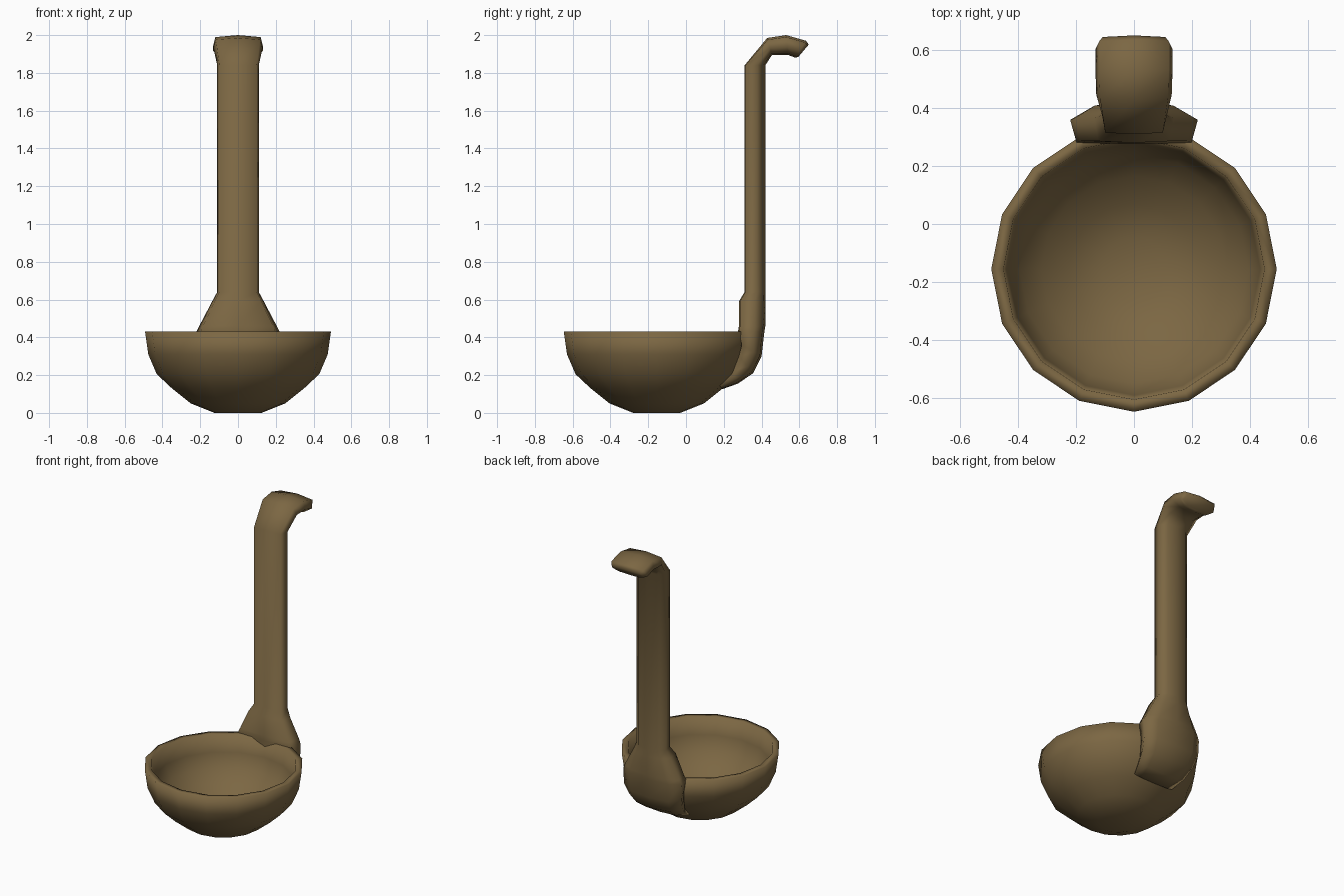
import bpy
import bmesh
from math import cos, sin, pi

cube = bpy.data.objects.get("Cube")
if cube:
    bpy.data.objects.remove(cube, do_unlink=True)

# Single bronze-brown material
brown = bpy.data.materials.new("bronze_brown")
brown.use_nodes = True
colour = (0.20, 0.135, 0.056, 1)
brown.diffuse_color = colour
brown.node_tree.nodes["Principled BSDF"].inputs["Base Color"].default_value = colour


def loft(name, rings):
    """Skin a list of equal-length closed rings, cap both ends, shade smooth."""
    bm = bmesh.new()
    loops = [[bm.verts.new(p) for p in ring] for ring in rings]
    n = len(loops[0])
    for a, b in zip(loops, loops[1:]):
        for i in range(n):
            j = (i + 1) % n
            bm.faces.new((a[i], a[j], b[j], b[i]))
    bm.faces.new(loops[0][::-1])
    bm.faces.new(loops[-1])
    bmesh.ops.recalc_face_normals(bm, faces=bm.faces)
    mesh = bpy.data.meshes.new(name)
    bm.to_mesh(mesh)
    bm.free()
    mesh.shade_smooth()
    mesh.materials.append(brown)
    obj = bpy.data.objects.new(name, mesh)
    bpy.context.collection.objects.link(obj)
    return obj


# Bowl: outer wall up to the flat rim, then the inner wall down
SIDES = 16
CENTRE_Y = -0.155
profile = [(0.125, 0), (0.25, 0.05), (0.35, 0.13), (0.43, 0.205), (0.475, 0.31),
           (0.492, 0.43), (0.45, 0.43), (0.435, 0.315), (0.395, 0.225),
           (0.32, 0.155), (0.225, 0.085), (0.11, 0.04)]
loft("bowl", [[(r * cos(2 * pi * i / SIDES), CENTRE_Y + r * sin(2 * pi * i / SIDES), z)
               for i in range(SIDES)] for r, z in profile])


def section(fy, fz, by, bz, w, bow):
    """Rounded strap section between a front point and a back point."""
    def at(x, t):
        return (x * w, fy + (by - fy) * t, fz + (bz - fz) * t)
    right = [at(0.9, bow), at(1, 0.6), at(0.65, 0.92)]
    left = [(-x, y, z) for x, y, z in reversed(right)]
    return [at(0, 0)] + right + [at(0, 1)] + left


# Handle: flared mount behind the bowl, straight strap, hooked tip
# front y, front z, back y, back z, half width, front bow
stations = [
    (0.17, 0.16, 0.19, 0.125, 0.15, 0),
    (0.25, 0.225, 0.275, 0.155, 0.18, 0),
    (0.28, 0.30, 0.355, 0.21, 0.20, 0),
    (0.295, 0.36, 0.40, 0.30, 0.215, 0),
    (0.275, 0.43, 0.415, 0.43, 0.22, 0.04),
    (0.28, 0.46, 0.42, 0.46, 0.205, 0.04),
    (0.28, 0.59, 0.42, 0.59, 0.137, 0.04),
    (0.31, 0.64, 0.42, 0.64, 0.11, 0.04),
    (0.31, 1.84, 0.42, 1.84, 0.11, 0.04),
    (0.43, 1.985, 0.455, 1.895, 0.13, 0.1),
    (0.53, 2.0, 0.54, 1.895, 0.133, 0.1),
    (0.635, 1.97, 0.58, 1.88, 0.133, 0.1),
    (0.65, 1.95, 0.595, 1.885, 0.12, 0.1),
]
loft("handle", [section(*s) for s in stations])
